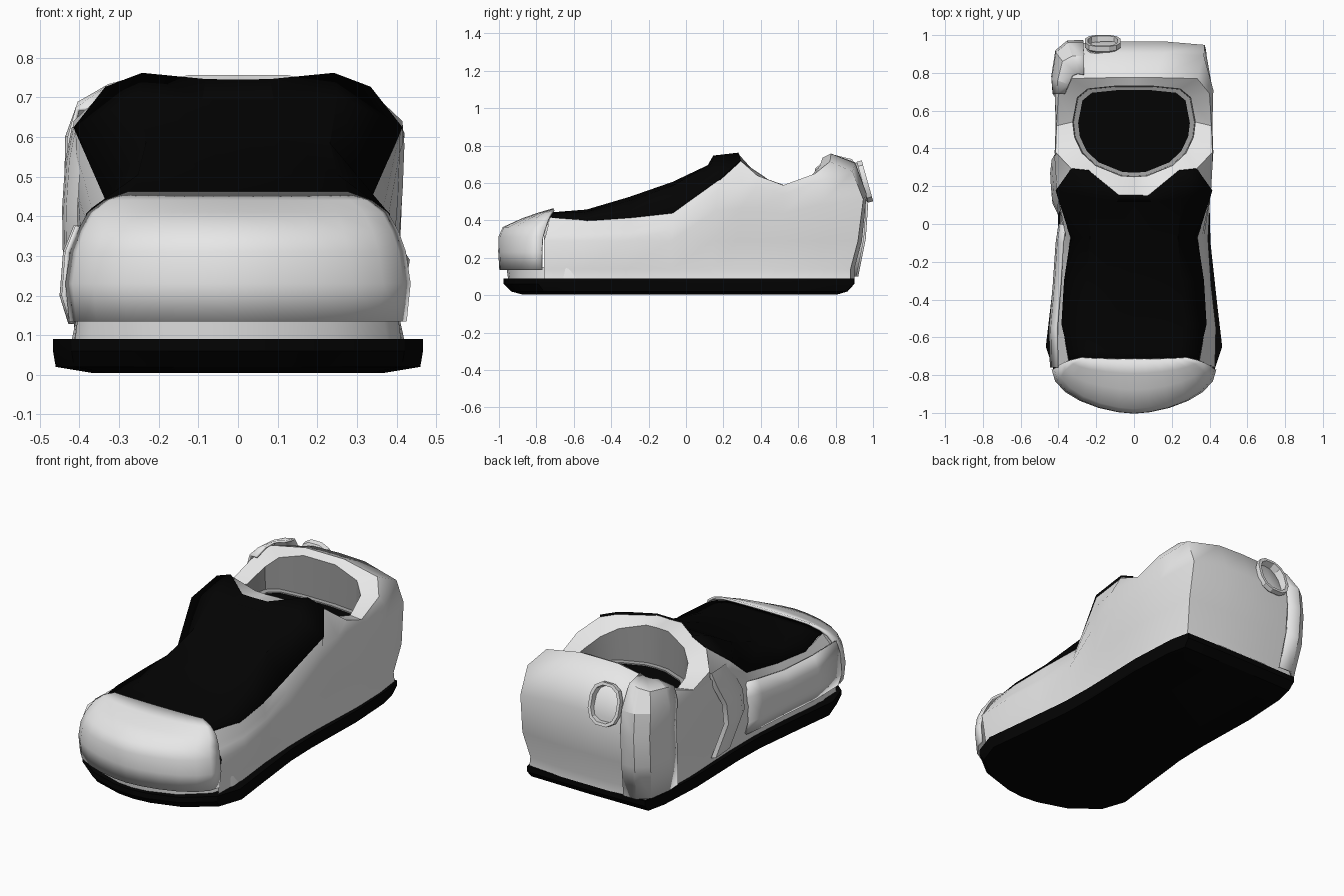
import bpy, bmesh, math
from mathutils import Vector

if "Cube" in bpy.data.objects:
    bpy.data.objects.remove(bpy.data.objects["Cube"])


def material(name, v):
    m = bpy.data.materials.new(name)
    m.diffuse_color = (v, v, v, 1)
    m.use_nodes = True
    m.node_tree.nodes["Principled BSDF"].inputs["Base Color"].default_value = m.diffuse_color
    return m


GREY = material("light grey", 0.8)
LINING = material("lining grey", 0.33)
BLACK = material("black", 0.001)


def grid(name, rows, mat, closed=False, caps=(), thick=0, angle=40):
    """Skin a stack of equally long point rows."""
    bm = bmesh.new()
    vs = [[bm.verts.new(p) for p in r] for r in rows]
    n = len(rows[0])
    for a, b in zip(vs, vs[1:]):
        for i in range(n if closed else n - 1):
            j = (i + 1) % n
            bm.faces.new((a[i], a[j], b[j], b[i]))
    for c in caps:
        bm.faces.new(vs[c])
    bmesh.ops.recalc_face_normals(bm, faces=bm.faces)
    me = bpy.data.meshes.new(name)
    bm.to_mesh(me)
    bm.free()
    me.materials.append(mat)
    ob = bpy.data.objects.new(name, me)
    bpy.context.collection.objects.link(ob)
    if thick:
        mod = ob.modifiers.new("thickness", 'SOLIDIFY')
        mod.thickness = thick
        mod.offset = 0
    bpy.ops.object.select_all(action='DESELECT')
    ob.select_set(True)
    bpy.context.view_layer.objects.active = ob
    bpy.ops.object.shade_smooth_by_angle(angle=math.radians(angle))
    return ob


def flip(p):
    return (-p[0],) + tuple(p[1:])


def span(row):
    """Right edge to centre, continued to the left edge."""
    return list(row) + [flip(p) for p in reversed(row[:-1])]


def loop(row):
    """Front centre to back centre, closed round the left side."""
    return list(row) + [flip(p) for p in reversed(row[1:-1])]


# Sole and the narrow welt above it
outline = loop([(0, -.975), (.1, -.965), (.27, -.91), (.42, -.79), (.467, -.65),
                (.44, -.42), (.405, -.1), (.4, .1), (.41, .5), (.395, .78),
                (.37, .895), (0, .9)])


def ring(s, z, ys=None):
    return [(x * s, y * (ys or s), z) for x, y in outline]


grid("sole", [ring(.78, .004, .9), ring(.985, .02, .96), ring(1, .06), ring(1, .09)],
     BLACK, True, (0, -1), angle=30)
grid("welt", [ring(.9, .085, .975), ring(.87, .15, .985)], GREY, True)

# Opening collar: outer and inner edge from front centre to back centre
outer = [(0, .15, .74), (.08, .15, .74), (.24, .28, .755), (.33, .29, .72),
         (.415, .38, .64), (.41, .52, .588), (.4, .69, .65), (.335, .77, .715),
         (.12, .775, .757), (0, .775, .757)]
inner = [(0, .25, .725), (.07, .255, .725), (.205, .31, .69), (.275, .375, .65),
         (.315, .46, .605), (.325, .54, .583), (.3, .67, .64), (.245, .715, .69),
         (.1, .73, .735), (0, .73, .735)]


def inset(s, z):
    return loop([(x * s, .49 + (y - .49) * s, z) for x, y, _ in inner])


grid("collar", [loop(outer), loop(inner)], GREY, True, angle=25)

# Dark lining with a ledge around the insole
grid("lining", [loop(inner), inset(.985, .515), inset(.91, .51), inset(.91, .5)],
     LINING, True, angle=25)
grid("insole", [inset(.92, .503), inset(.92, .495)], BLACK, True, (0,))

# Upper walls: columns run from behind the toe, round the heel
base = [(.41, -.76), (.415, -.55), (.39, -.32), (.375, -.08), (.375, .14),
        (.38, .27), (.385, .38), (.39, .52), (.385, .72), (.365, .88),
        (.15, .9), (0, .9)]
top = [(.345, -.73, .415), (.38, -.53, .4), (.365, -.3, .415), (.33, -.07, .44),
       (.41, .18, .62)] + outer[3:]
upper = [(.385, -.74, .36), (.4, -.53, .35), (.38, -.3, .36), (.36, -.07, .39),
         (.408, .17, .56), (.415, .3, .58), (.42, .38, .58), (.415, .52, .54),
         (.42, .71, .61), (.37, .89, .66), (.16, .905, .705), (0, .905, .71)]
rows = [[(x, y, .09) for x, y in base],
        [(x * .985, y, .14) for x, y in base],
        [(x * 1.045, y * (1.045 if y > .8 else 1), .29) for x, y in base],
        [(x * .3 + u[0] * .7 + .006 * (x > 0), y * (.35 if y < .8 else .42) + u[1] * .65,
          .29 + (u[2] - .29) * .6)
         for (x, y), u in zip(base, upper)],
        upper, top]
grid("upper", [span(r) for r in rows], GREY, angle=62)

# Black front panel with its raised rear tongue
panel = [
    [(.335, -.75, .405), (.24, -.74, .43), (.09, -.73, .435), (0, -.73, .435)],
    [(.345, -.69, .415), (.24, -.68, .435), (.09, -.68, .44), (0, -.68, .44)],
    [(.382, -.53, .4), (.26, -.53, .44), (.09, -.53, .452), (0, -.53, .452)],
    [(.367, -.3, .415), (.25, -.3, .5), (.09, -.3, .52), (0, -.3, .52)],
    [(.332, -.07, .44), (.23, -.07, .58), (.09, -.07, .6), (0, -.07, .6)],
    [(.412, .18, .62), (.25, .14, .7), (.09, .12, .69), (0, .12, .69)],
    [(.332, .292, .722), (.24, .282, .757), (.08, .15, .742), (0, .15, .742)]]
grid("front_panel", [span(r) for r in panel], BLACK, thick=.012, angle=30)

# Toe cap: stacked arcs of height, half width, rear y and depth
arcs = []
for z, w, yb, d in [(.135, .42, -.77, .222), (.23, .43, -.77, .228),
                    (.31, .418, -.765, .232), (.36, .4, -.75, .225), (.405, .375, -.735, .14),
                    (.435, .335, -.72, .07), (.457, .275, -.705, .01)]:
    arc = []
    for i in range(13):
        t = math.pi * i / 12
        c = math.cos(t)
        arc.append((w * math.copysign(abs(c) ** 1.2, c), yb - d * math.sin(t), z))
    arcs.append(arc)
grid("toe_cap", arcs, GREY, thick=.012, angle=70)

# Left heel patch wrapped round the corner
corner = [(-.42, .69), (-.426, .77), (-.405, .905), (-.345, .955), (-.265, .955)]
patch = []
for z, s, dy in [(.1, .95, -.04), (.3, 1.01, 0), (.47, 1.015, .012), (.6, 1.01, 0)]:
    patch.append([(x * s, y + dy, z) for x, y in corner])
patch.append([(-.405, .69, .67), (-.4, .76, .685), (-.375, .86, .695),
              (-.325, .885, .71), (-.265, .885, .722)])
patch.append([(-.365, .69, .67), (-.345, .74, .712), (-.325, .785, .728),
              (-.3, .795, .735), (-.265, .79, .745)])
grid("heel_patch", patch, GREY, thick=.012, angle=22)

# Left chevron strap and side plate
strap = []
for x, y, z in [(-.415, .3, .625), (-.432, .27, .54), (-.44, .2, .42),
                (-.438, .18, .3), (-.4, .24, .12)]:
    strap.append([(x + .035, y - .13, z), (x + .006, y - .07, z), (x, y, z),
                  (x - .004, y + .07, z), (x + .015, y + .085, z)])
grid("side_strap", strap, GREY, angle=25)
side = [(-.76, .435), (-.55, .44), (-.32, .42), (-.1, .405), (.0, .39)]
grid("side_plate", [[(-x * s, y, z + max(0, y + .3) * k) for y, x in side]
                    for z, s, k in [(.13, .96, 0), (.2, 1.01, 0), (.31, .99, .1), (.375, .93, .15)]],
     GREY, thick=.012, angle=30)

# Pull ring on the heel
axis = Vector((0, .96, .27))
up = Vector((0, -.27, .96))
centre = Vector((-.165, .93, .6))


def oval(rx, rz, depth):
    pts = []
    for i in range(12):
        t = 2 * math.pi * (i + .5) / 12
        c, s = math.cos(t), math.sin(t)
        pts.append(centre + axis * depth + up * rz * math.copysign(abs(s) ** .8, s)
                   + Vector((rx * math.copysign(abs(c) ** .8, c), 0, 0)))
    return pts


grid("pull_ring", [oval(.085, .105, -.06), oval(.085, .105, .005), oval(.097, .117, .015),
                   oval(.097, .117, .042), oval(.08, .1, .042), oval(.07, .09, -.03)],
     GREY, True, angle=30)
